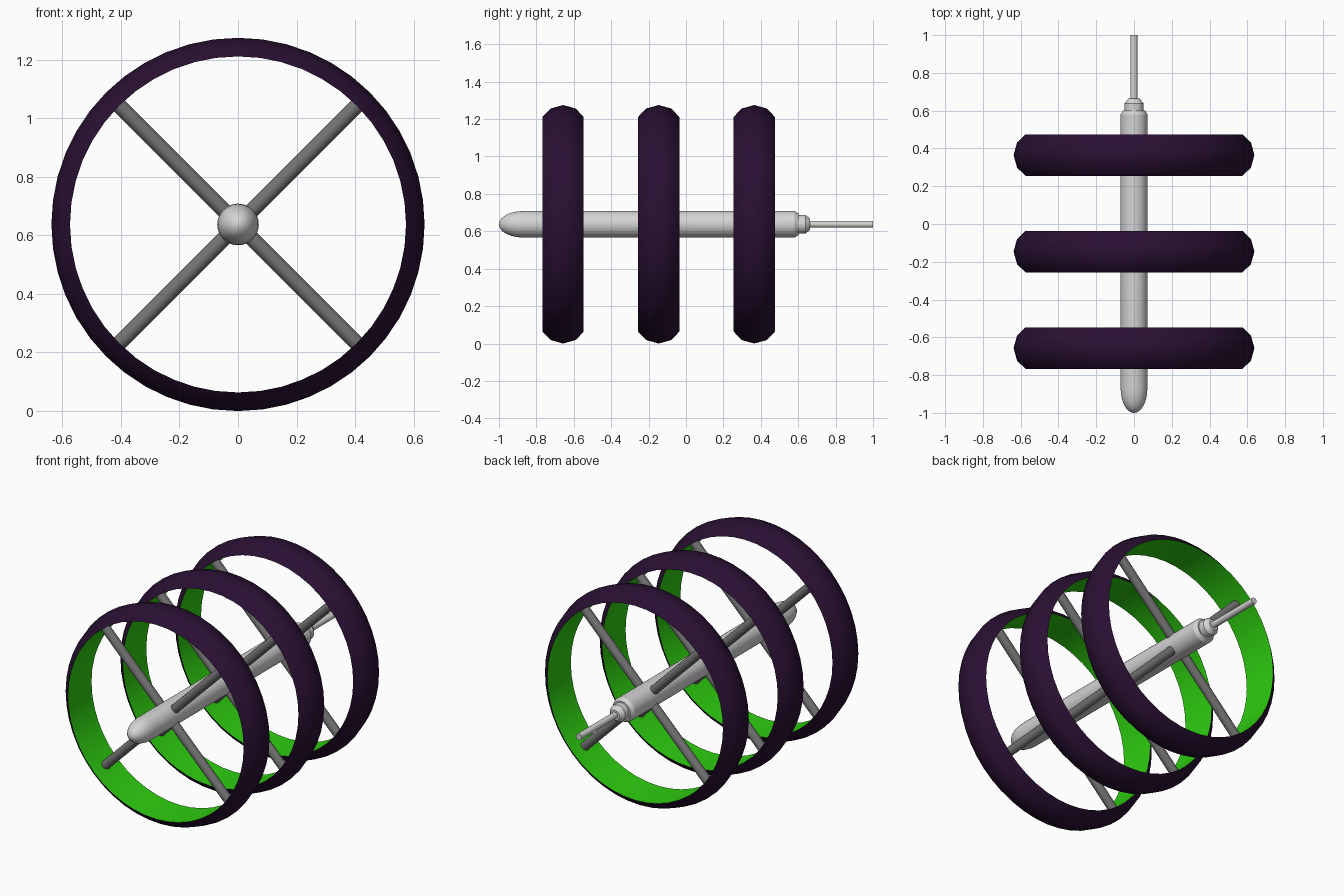
import bpy, math
from mathutils import Matrix, Vector

if "Cube" in bpy.data.objects:
    bpy.data.objects.remove(bpy.data.objects["Cube"])

CZ = 0.6375  # height of the long axis


def material(name, rgb):
    m = bpy.data.materials.new(name)
    m.diffuse_color = (*rgb, 1)
    m.use_nodes = True
    m.node_tree.nodes["Principled BSDF"].inputs["Base Color"].default_value = m.diffuse_color
    return m


PURPLE = material("dark purple", (0.022, 0.005, 0.032))
GREEN = material("bright green", (0.027, 0.62, 0.005))
LIGHT = material("light grey", (0.66, 0.66, 0.66))
GREY = material("mid grey", (0.17, 0.17, 0.17))


def lathe(name, profile, sides, mats, closed=False, angle=40):
    """Spin (y, radius) points about the long axis; closed joins last to first."""
    n = len(profile)
    verts = []
    for i in range(sides):
        a = 2 * math.pi * i / sides
        verts += [(r * math.cos(a), y, CZ + r * math.sin(a)) for y, r in profile]
    faces, slots = [], []
    for i in range(sides):
        j = (i + 1) % sides
        for k in range(n if closed else n - 1):
            k2 = (k + 1) % n
            faces.append((i * n + k, i * n + k2, j * n + k2, j * n + k))
            slots.append(1 if closed and k == n - 1 else 0)
    if not closed:
        faces.append([i * n for i in range(sides)])
        faces.append([i * n + n - 1 for i in reversed(range(sides))])
        slots += [0, 0]
    me = bpy.data.meshes.new(name)
    me.from_pydata(verts, [], faces)
    for m in mats:
        me.materials.append(m)
    for p, s in zip(me.polygons, slots):
        p.material_index = s
    ob = bpy.data.objects.new(name, me)
    bpy.context.collection.objects.link(ob)
    finish(ob, angle)
    return ob


def finish(ob, angle):
    bpy.ops.object.select_all(action='DESELECT')
    ob.select_set(True)
    bpy.context.view_layer.objects.active = ob
    bpy.ops.object.mode_set(mode='EDIT')
    bpy.ops.mesh.select_all(action='SELECT')
    bpy.ops.mesh.normals_make_consistent(inside=False)
    bpy.ops.object.mode_set(mode='OBJECT')
    bpy.ops.object.shade_smooth_by_angle(angle=math.radians(angle))


# Central body: rounded nose, long tube, chamfered tail
R = 0.071
nose = [(-0.87 - 0.13 * math.cos(t), R * math.sin(t))
        for t in [math.radians(d) for d in (3, 12, 24, 36, 48, 60, 75, 90)]]
lathe("body", nose + [(0.58, R), (0.602, 0.058), (0.602, 0.04)], 32, [LIGHT], angle=30)

# Stepped collar and thin tail rod
lathe("collar", [(0.595, 0.05), (0.638, 0.05), (0.664, 0.03), (0.664, 0.01)], 32, [LIGHT], angle=30)
lathe("tail_rod", [(0.65, 0.0185), (1.0, 0.0185)], 16, [LIGHT])

# Three rings: bulged purple outside, flat green inside, four spokes each
for i, y in enumerate((-0.657, -0.146, 0.365)):
    arc = [(-0.11, 0.574), (-0.067, 0.619), (0, 0.6375), (0.067, 0.619), (0.11, 0.574)]
    lathe(f"ring_{i + 1}", [(y + d, r) for d, r in arc], 48, [PURPLE, GREEN], closed=True)
    for s in range(4):
        a = math.radians(45 + 90 * s)
        d = Vector((math.cos(a), 0, math.sin(a)))
        length = 0.545
        bpy.ops.mesh.primitive_cylinder_add(vertices=16, radius=0.026, depth=length)
        ob = bpy.context.object
        ob.name = f"spoke_{i + 1}_{s + 1}"
        ob.matrix_world = (Matrix.Translation(Vector((0, y, CZ)) + d * (0.03 + length / 2))
                           @ d.to_track_quat('Z', 'Y').to_matrix().to_4x4())
        ob.data.materials.append(GREY)
        bpy.ops.object.shade_smooth_by_angle(angle=math.radians(40))
